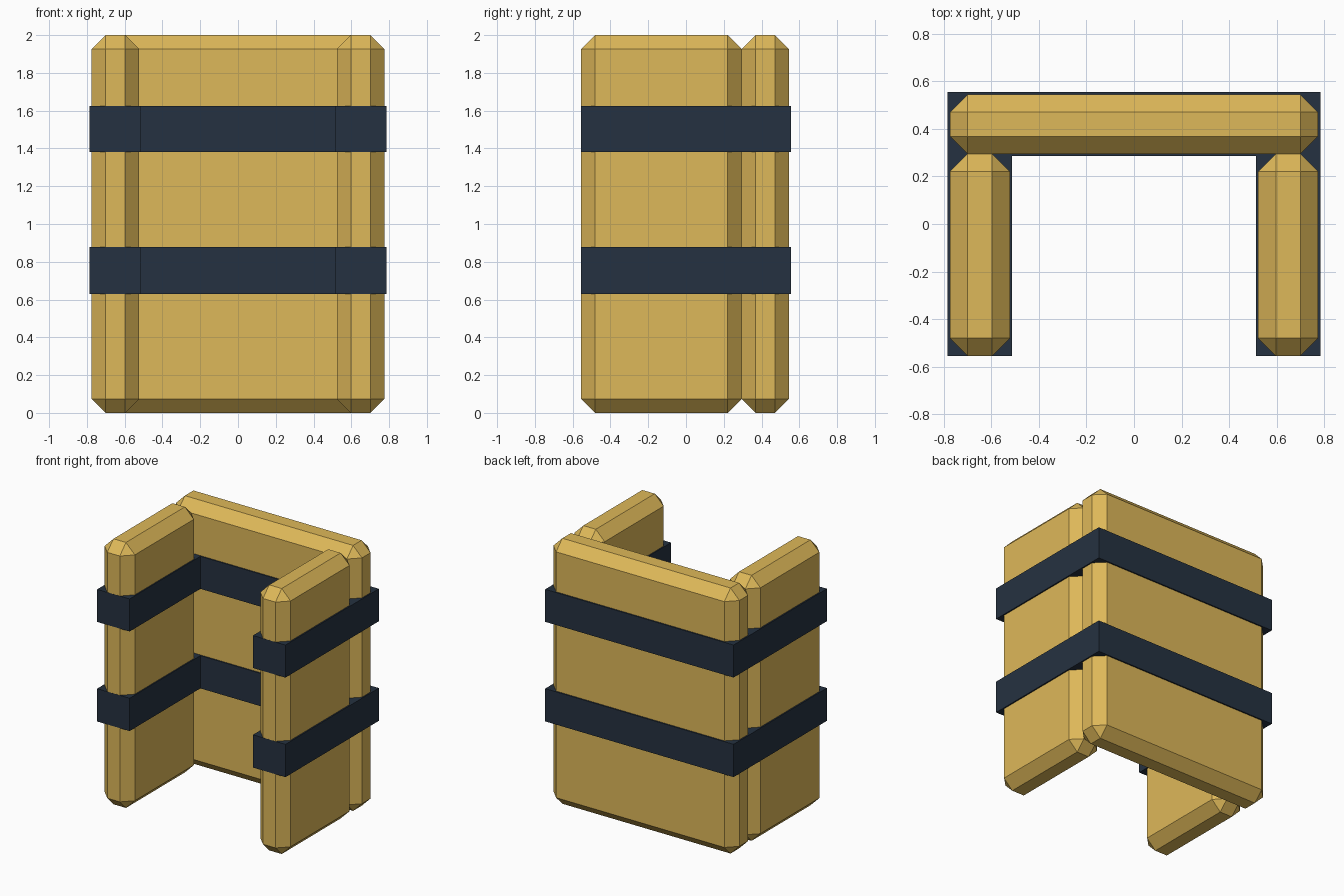
import bpy
import bmesh
from mathutils import Vector

default_cube = bpy.data.objects.get("Cube")
if default_cube:
    bpy.data.objects.remove(default_cube, do_unlink=True)


def make_material(name, colour):
    mat = bpy.data.materials.new(name)
    mat.use_nodes = True
    mat.diffuse_color = colour
    mat.node_tree.nodes["Principled BSDF"].inputs["Base Color"].default_value = colour
    return mat


gold = make_material("padding gold", (0.73, 0.48, 0.10, 1))
navy = make_material("strap navy", (0.0185, 0.031, 0.052, 1))


def add_object(name, bm, mat):
    bmesh.ops.recalc_face_normals(bm, faces=bm.faces)
    mesh = bpy.data.meshes.new(name)
    bm.to_mesh(mesh)
    bm.free()
    mesh.materials.append(mat)
    obj = bpy.data.objects.new(name, mesh)
    bpy.context.collection.objects.link(obj)
    return obj


def pad(name, low, high, chamfer=0.074):
    """Padded panel: a box between two corners with chamfered edges."""
    low, high = Vector(low), Vector(high)
    bm = bmesh.new()
    bmesh.ops.create_cube(bm, size=1)
    bmesh.ops.scale(bm, vec=high - low, verts=bm.verts)
    bmesh.ops.translate(bm, vec=(low + high) / 2, verts=bm.verts)
    bmesh.ops.bevel(bm, geom=bm.edges[:], offset=chamfer, segments=1,
                    affect='EDGES', clamp_overlap=True)
    return add_object(name, bm, gold)


def strap(name, bottom, top):
    """U-shaped band wrapping all three pads."""
    half = [(0.785, 0.555), (0.785, -0.556), (0.514, -0.556), (0.514, 0.286)]
    outline = half + [(-x, y) for x, y in reversed(half)]
    bm = bmesh.new()
    face = bm.faces.new([bm.verts.new((x, y, bottom)) for x, y in outline])
    result = bmesh.ops.extrude_face_region(bm, geom=[face])
    raised = [v for v in result["geom"] if isinstance(v, bmesh.types.BMVert)]
    bmesh.ops.translate(bm, vec=(0, 0, top - bottom), verts=raised)
    # The extrusion keeps its starting face, so the band is closed underneath
    if not face.is_valid:
        bmesh.ops.holes_fill(bm, edges=bm.edges[:])
    return add_object(name, bm, navy)


# Three pads: back and two sides
pad("back_pad", (-0.775, 0.295, 0), (0.775, 0.545, 2))
pad("left_pad", (0.523, -0.555, 0), (0.775, 0.295, 2))
pad("right_pad", (-0.775, -0.555, 0), (-0.523, 0.295, 2))

# Two straps
strap("lower_strap", 0.63, 0.877)
strap("upper_strap", 1.38, 1.625)
